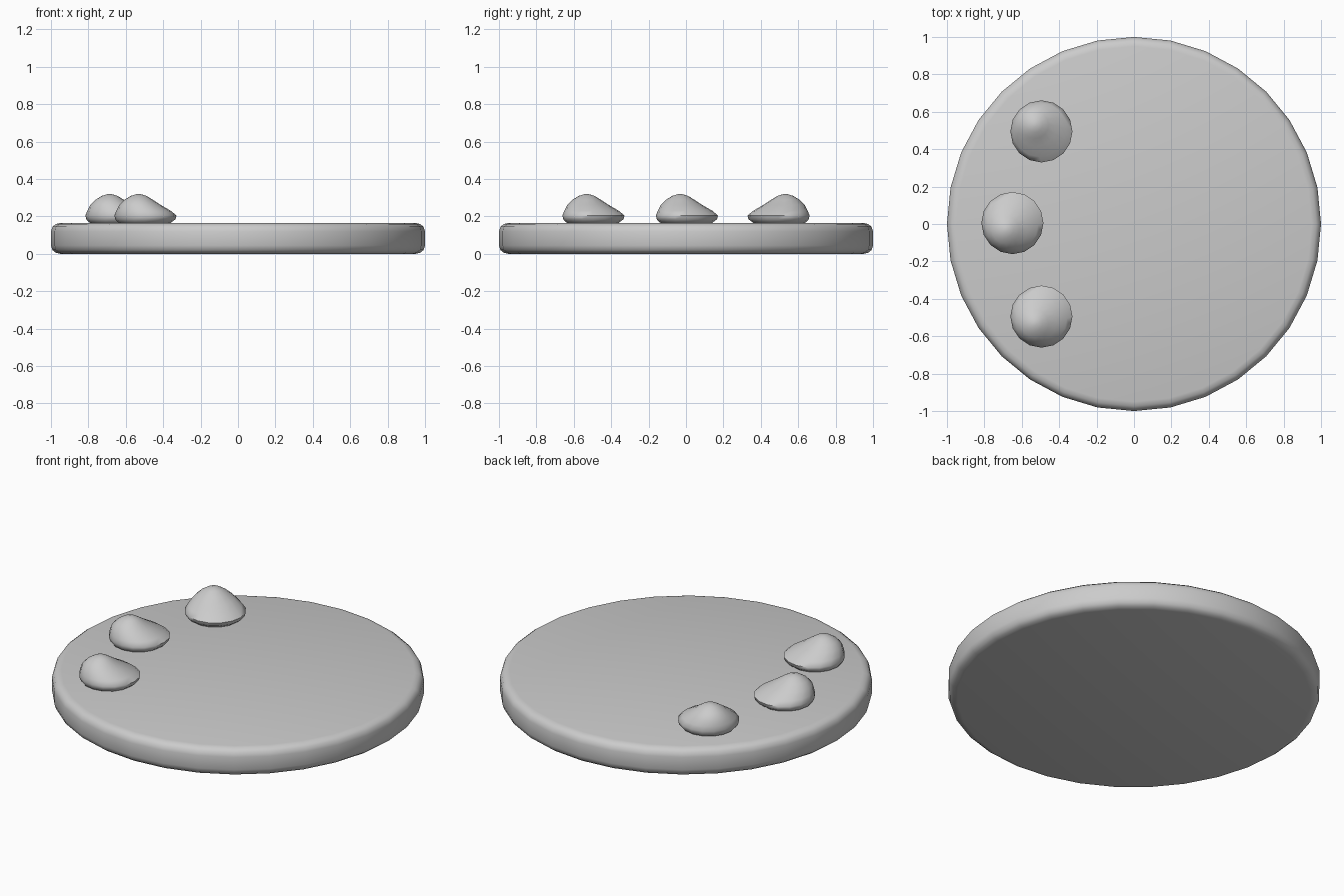
import bpy, bmesh
from math import cos, sin, pi

if "Cube" in bpy.data.objects:
    bpy.data.objects.remove(bpy.data.objects["Cube"])


def lathe(name, rings, sides):
    """Stack of circular rings (radius, z, x, y), capped at both ends."""
    bm = bmesh.new()
    loops = []
    for r, z, cx, cy in rings:
        loops.append([bm.verts.new((cx + r * cos(2 * pi * i / sides),
                                    cy + r * sin(2 * pi * i / sides), z))
                      for i in range(sides)])
    for a, b in zip(loops, loops[1:]):
        for i in range(sides):
            j = (i + 1) % sides
            bm.faces.new((a[i], a[j], b[j], b[i]))
    bm.faces.new(loops[0][::-1])
    bm.faces.new(loops[-1])
    bmesh.ops.recalc_face_normals(bm, faces=bm.faces)
    mesh = bpy.data.meshes.new(name)
    bm.to_mesh(mesh)
    bm.free()
    obj = bpy.data.objects.new(name, mesh)
    bpy.context.collection.objects.link(obj)
    bpy.ops.object.select_all(action='DESELECT')
    obj.select_set(True)
    bpy.context.view_layer.objects.active = obj
    bpy.ops.object.shade_smooth_by_angle(angle=pi / 3)
    return obj


# Round plate with softened rims
H = 0.165
rim = [(0.95, 0), (0.974, 0.006), (0.992, 0.02), (1.0, 0.045)]
profile = rim + [(r, H - z) for r, z in reversed(rim)]
lathe("plate", [(r, z, 0, 0) for r, z in profile], 32)

# Lopsided mounds: radius, height, sideways lean
MOUND = [(0.12, 0.155, 0), (0.145, 0.17, -0.004), (0.161, 0.185, 0),
         (0.166, 0.205, 0), (0.146, 0.23, -0.010), (0.110, 0.262, -0.029),
         (0.074, 0.29, -0.036), (0.042, 0.31, -0.036), (0.012, 0.319, -0.036)]


def mound(name, x, y, lean_y):
    lathe(name, [(r, z, x + d, y + d * lean_y) for r, z, d in MOUND], 16)


mound("front_mound", -0.495, -0.495, 1)
mound("middle_mound", -0.65, 0.005, 1)
mound("back_mound", -0.495, 0.495, -1)
